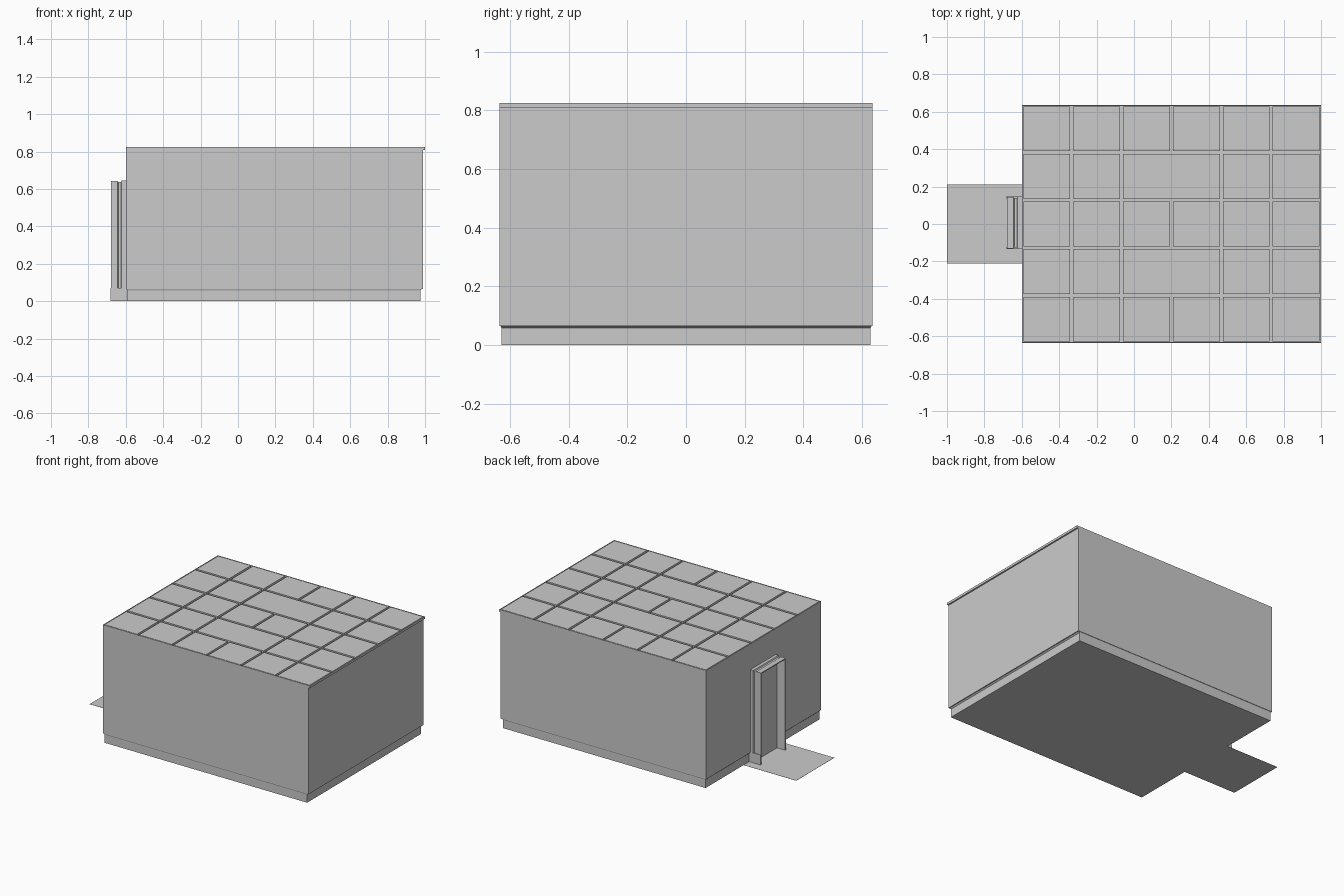
import bpy, bmesh

if "Cube" in bpy.data.objects:
    bpy.data.objects.remove(bpy.data.objects["Cube"])

X0, X1, Y = -0.60, 0.99, 0.635
BASE, TOP = 0.065, 0.825


def finish(name, bm):
    bmesh.ops.remove_doubles(bm, verts=bm.verts, dist=1e-5)
    me = bpy.data.meshes.new(name)
    bm.to_mesh(me)
    bm.free()
    ob = bpy.data.objects.new(name, me)
    bpy.context.collection.objects.link(ob)
    return ob


def add_box(bm, x0, x1, y0, y1, z0, z1):
    vs = bmesh.ops.create_cube(bm, size=1)["verts"]
    for v in vs:
        v.co.x = x0 if v.co.x < 0 else x1
        v.co.y = y0 if v.co.y < 0 else y1
        v.co.z = z0 if v.co.z < 0 else z1


def box(name, *dims):
    bm = bmesh.new()
    add_box(bm, *dims)
    return finish(name, bm)


def loft(name, rings):
    """Rectangular shell through rings of (x0, x1, half_y, z)."""
    bm = bmesh.new()
    loops = [[bm.verts.new(p) for p in
              ((a, -h, z), (b, -h, z), (b, h, z), (a, h, z))]
             for a, b, h, z in rings]
    for lo, hi in zip(loops, loops[1:]):
        for i in range(4):
            j = (i + 1) % 4
            bm.faces.new((lo[i], lo[j], hi[j], hi[i]))
    bm.faces.new(loops[0][::-1])
    bm.faces.new(loops[-1])
    return finish(name, bm)


# Room walls and the slightly inset skirting below them
loft("room_walls", [(X0, X1, Y, BASE), (X0, X1, Y, TOP - 0.014)])
loft("skirting", [(X0 + 0.008, X1 - 0.015, Y - 0.006, 0),
                  (X0 + 0.008, X1 - 0.015, Y - 0.006, 0.058),
                  (X0 + 0.003, X1 - 0.006, Y - 0.003, BASE)])

# Ceiling rim strips
bm = bmesh.new()
R = 0.004
for s in (-1, 1):
    add_box(bm, X0, 1.0, min(s * Y, s * (Y - R)), max(s * Y, s * (Y - R)), TOP - 0.014, TOP)
add_box(bm, X0, X0 + R, -Y, Y, TOP - 0.014, TOP)
add_box(bm, 1.0 - R, 1.0, -Y, Y, TOP - 0.014, TOP)
add_box(bm, X1 - 0.01, 1.0, -Y, Y, TOP - 0.016, TOP - 0.013)
finish("ceiling_rim", bm)

# Ceiling tiles with grooves; two double-width light panels
NX, NY, GAP = 6, 5, 0.008
tw, th = (1.0 - X0) / NX, 2 * Y / NY
tiles, lights = bmesh.new(), bmesh.new()
for r in range(NY):
    for c in range(NX):
        wide = r in (1, 3) and c in (2, 3)
        if wide and c == 3:
            continue
        n = 2 if wide else 1
        add_box(lights if wide else tiles,
                X0 + c * tw + GAP, X0 + (c + n) * tw - GAP,
                -Y + r * th + GAP, -Y + (r + 1) * th - GAP, TOP - 0.014, TOP)
finish("ceiling_tiles", tiles)
finish("light_panels", lights)

# Door frame: stepped profile swept up, across and down the opening
prof = [(-0.60, 0), (-0.622, 0), (-0.626, 0.008), (-0.640, 0.008),
        (-0.644, 0.003), (-0.68, 0.003), (-0.68, 0.010), (-0.60, 0.010)]
YA, YB, H = -0.133, 0.147, 0.645
bm = bmesh.new()
stations = [[bm.verts.new((x, f(d), g(d))) for x, d in prof] for f, g in (
    (lambda d: YB - d, lambda d: 0), (lambda d: YB - d, lambda d: H - d),
    (lambda d: YA + d, lambda d: H - d), (lambda d: YA + d, lambda d: 0))]
for a, b in zip(stations, stations[1:]):
    for i in range(len(prof)):
        j = (i + 1) % len(prof)
        bm.faces.new((a[i], a[j], b[j], b[i]))
bm.faces.new(stations[0])
bm.faces.new(stations[-1])
bmesh.ops.recalc_face_normals(bm, faces=bm.faces)
finish("door_frame", bm)

# Frame plinths, closed door leaf
for side, ya, yb in (("left", YB - 0.010, YB + 0.001), ("right", YA - 0.001, YA + 0.010)):
    box("door_plinth_" + side, -0.681, -0.592, ya, yb, 0, 0.07)
box("door_leaf", -0.618, -0.59, YA + 0.008, YB - 0.008, 0, H - 0.008)

# Floor outside the doorway
box("landing", -1.0, X0 + 0.01, -0.21, 0.21, 0, 0.001)
